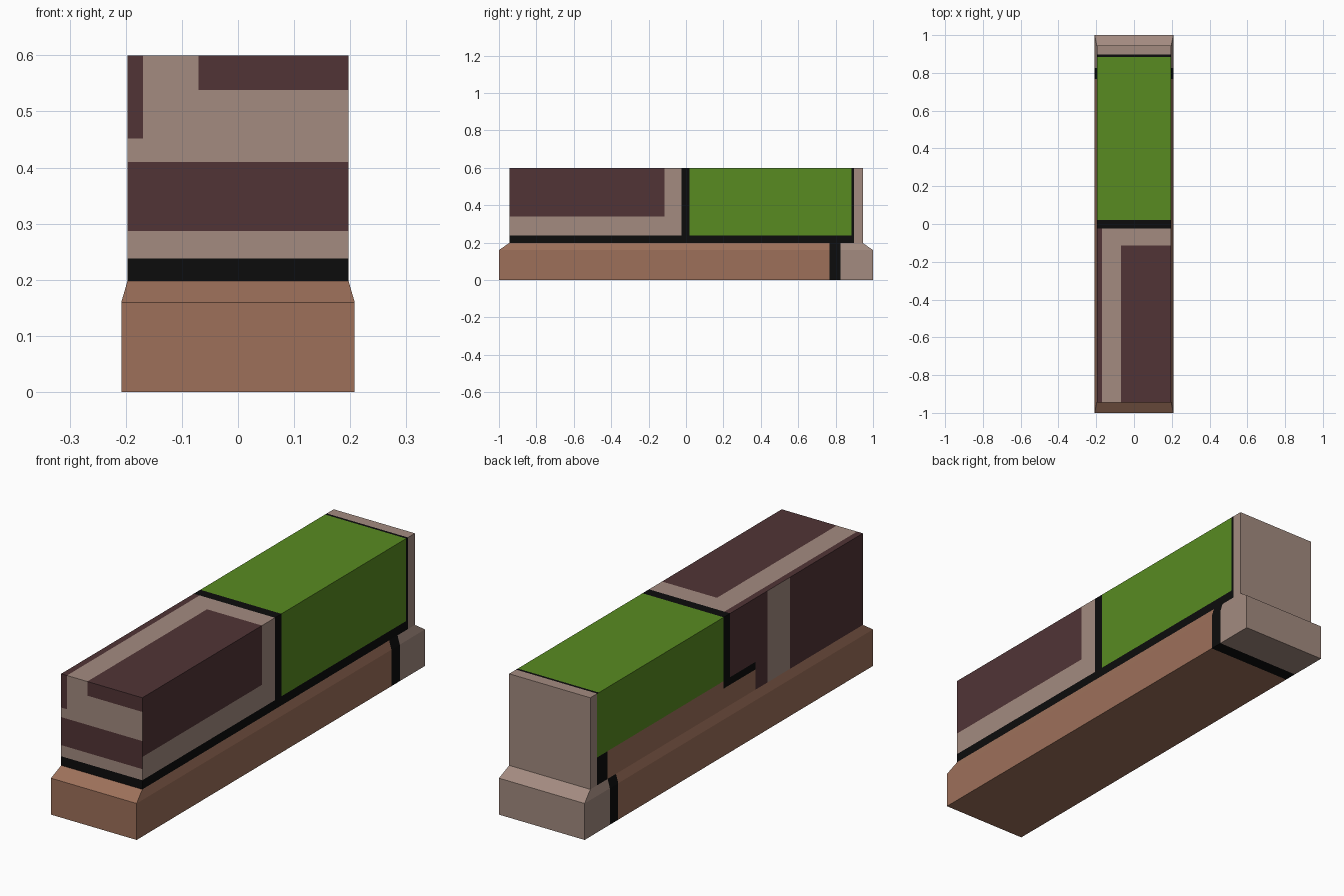
import bpy, bmesh
from mathutils import Vector

if "Cube" in bpy.data.objects:
    bpy.data.objects.remove(bpy.data.objects["Cube"])


def lin(c):
    c /= 255
    return c / 12.92 if c <= 0.04045 else ((c + 0.055) / 1.055) ** 2.4


BROWN, TAUPE, BLACK, GREEN, MAROON = range(5)
MATS = []
for name, rgb in (("clay brown", (157, 112, 90)), ("taupe", (163, 139, 128)),
                  ("black", (12, 12, 12)), ("leaf green", (88, 139, 33)),
                  ("dark maroon", (81, 52, 54))):
    m = bpy.data.materials.new(name)
    m.diffuse_color = (*[lin(c) for c in rgb], 1)
    m.use_nodes = True
    m.node_tree.nodes["Principled BSDF"].inputs["Base Color"].default_value = m.diffuse_color
    MATS.append(m)


def make_part(name, rings, cap_bottom, cap_top, cuts, rule):
    """Stack rectangular rings (half x, half y, z), cut along planes, colour by rule."""
    bm = bmesh.new()
    loops = [[bm.verts.new((sx * hx, sy * hy, z))
              for sx, sy in ((-1, -1), (1, -1), (1, 1), (-1, 1))] for hx, hy, z in rings]
    for a, b in zip(loops, loops[1:]):
        for i in range(4):
            j = (i + 1) % 4
            bm.faces.new((a[i], a[j], b[j], b[i]))
    if cap_bottom:
        bm.faces.new(loops[0][::-1])
    if cap_top:
        bm.faces.new(loops[-1])
    for axis, values in enumerate(cuts):
        n = Vector((0, 0, 0))
        n[axis] = 1
        for v in values:
            bmesh.ops.bisect_plane(bm, geom=bm.verts[:] + bm.edges[:] + bm.faces[:],
                                   plane_co=n * v, plane_no=n, dist=1e-5)
    bm.normal_update()
    for f in bm.faces:
        f.material_index = rule(f.calc_center_median(), f.normal)
    me = bpy.data.meshes.new(name)
    bm.to_mesh(me)
    bm.free()
    for m in MATS:
        me.materials.append(m)
    bpy.context.collection.objects.link(bpy.data.objects.new(name, me))


# Plinth: brown front section, black joint, taupe end block
def plinth_rule(c, n):
    return BROWN if c.y < 0.767 else BLACK if c.y < 0.825 else TAUPE


make_part("plinth", [(0.208, 1, 0), (0.208, 1, 0.16), (0.197, 0.945, 0.198)],
          True, False, ((), (0.767, 0.825), ()), plinth_rule)


# Upper body: each side has its own panel layout
def body_rule(c, n):
    x, y, z = c
    if n.y > 0.5:                                   # back
        return TAUPE
    if n.y < -0.5:                                  # front
        if z < 0.238:
            return BLACK
        if 0.287 < z < 0.41 or (x > -0.07 and z > 0.538) or (x < -0.169 and z > 0.452):
            return MAROON
        return TAUPE
    if n.z > 0.5:                                   # top
        if y > 0.897:
            return TAUPE
        if y > 0.885 or -0.025 < y < 0.02:
            return BLACK
        if y > 0:
            return GREEN
        return MAROON if x < -0.169 or (x > -0.07 and y < -0.115) else TAUPE
    if n.x > 0.5:                                   # right side
        if y > 0.897:
            return TAUPE
        if z < 0.238 or y > 0.885 or -0.025 < y < 0.02:
            return BLACK
        if y > 0:
            return GREEN
        return MAROON if y < -0.115 and z > 0.34 else TAUPE
    if y > 0.897:                                   # left side
        return TAUPE
    if y < -0.2:
        return TAUPE if -0.44 < y < -0.285 else MAROON
    if z < 0.32:
        if y > 0.825:
            return BLACK
        return BLACK if y < 0.02 and z > 0.287 else BROWN
    if -0.025 < y < 0.02:
        return BLACK
    return GREEN if y > 0 else MAROON


make_part("body", [(0.197, 0.945, 0.198), (0.197, 0.945, 0.6)], False, True,
          ((-0.169, -0.07),
           (-0.44, -0.285, -0.2, -0.115, -0.025, 0.02, 0.825, 0.885, 0.897),
           (0.238, 0.287, 0.32, 0.34, 0.41, 0.452, 0.538)), body_rule)
